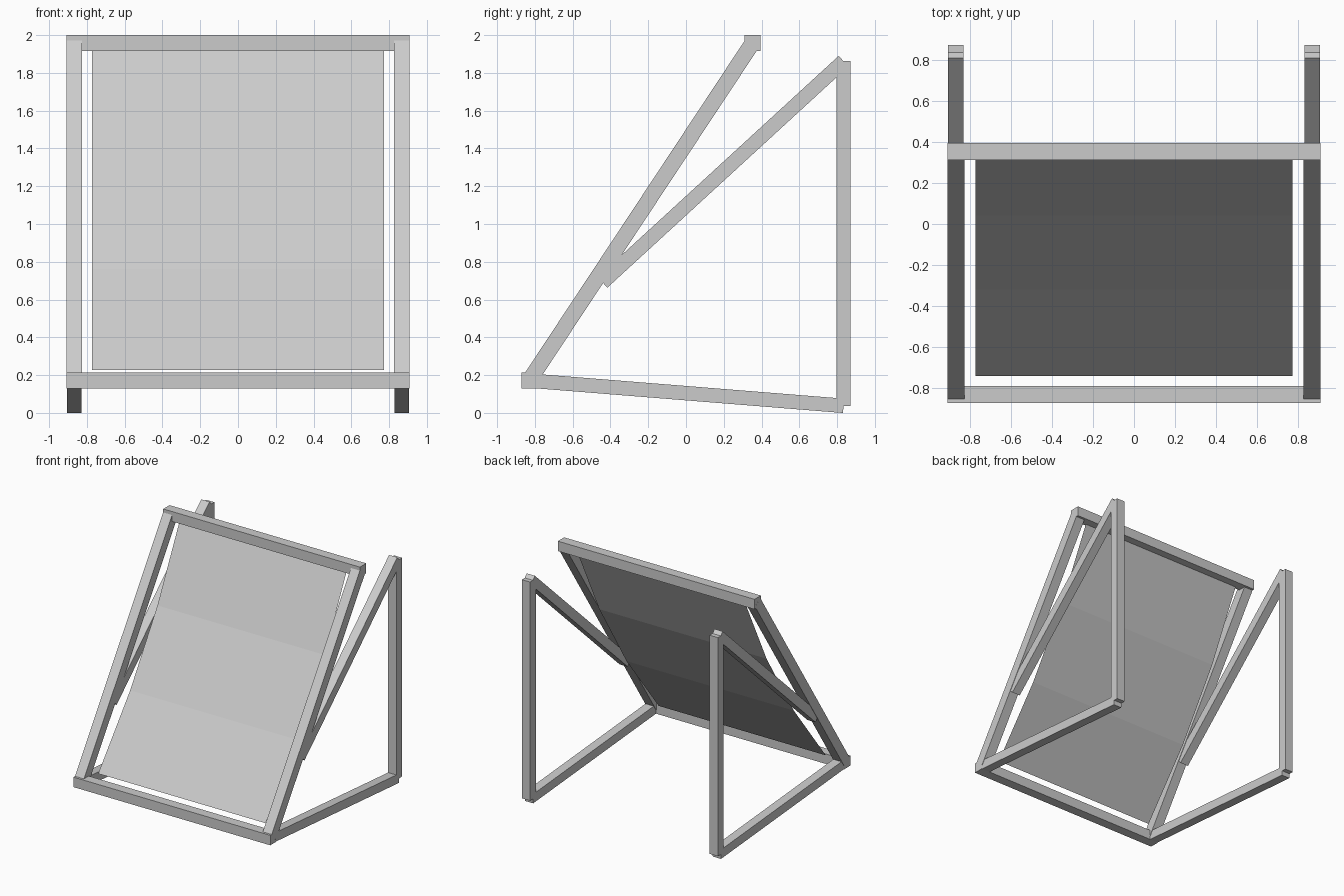
import bpy
import bmesh
from mathutils import Vector, Matrix

cube = bpy.data.objects.get("Cube")
if cube:
    bpy.data.objects.remove(cube, do_unlink=True)

grey = bpy.data.materials.new("light_grey")
grey.use_nodes = True
grey.diffuse_color = (0.6, 0.6, 0.6, 1)
grey.node_tree.nodes["Principled BSDF"].inputs["Base Color"].default_value = (0.6, 0.6, 0.6, 1)


def add_object(name, bm):
    mesh = bpy.data.meshes.new(name)
    bm.to_mesh(mesh)
    bm.free()
    mesh.materials.append(grey)
    obj = bpy.data.objects.new(name, mesh)
    bpy.context.collection.objects.link(obj)
    return obj


def beam(name, start, end, size):
    """Square beam between two points, its sides kept parallel to x or the side plane."""
    start, end = Vector(start), Vector(end)
    along = (end - start).normalized()
    across = Vector((0, 1, 0)) if abs(along.x) > 0.9 else Vector((1, 0, 0))
    third = along.cross(across)
    turn = Matrix((across * size, third * size, along * (end - start).length)).transposed().to_4x4()
    bm = bmesh.new()
    bmesh.ops.create_cube(bm, size=1, matrix=Matrix.Translation((start + end) / 2) @ turn)
    bmesh.ops.recalc_face_normals(bm, faces=bm.faces)
    return add_object(name, bm)


# Joints in the side plane (y, z)
FRONT = (-0.83, 0.171)
TOP = (0.352, 1.958)
FOOT = (0.834, 0.0375)
POST_TOP = (0.834, 1.862)
BRACE_LOW = (-0.442, 0.691)
SIDE_X, WIDTH = 0.867, 0.908
THICK, THIN = 0.083, 0.076

# Cross bars
beam("bottom_bar", (-WIDTH, *FRONT), (WIDTH, *FRONT), THICK)
beam("top_bar", (-WIDTH, *TOP), (WIDTH, *TOP), THICK)

# Side frames
for side, x in (("left", SIDE_X), ("right", -SIDE_X)):
    beam(side + "_sloping_rail", (x, *FRONT), (x, *TOP), THICK)
    beam(side + "_base_rail", (x, *FRONT), (x, *FOOT), THIN)
    beam(side + "_rear_post", (x, *FOOT), (x, *POST_TOP), THIN)
    beam(side + "_brace", (x, *BRACE_LOW), (x, *POST_TOP), THIN)

# Sheet sagging backwards in three flat strips: (distance up the rail, offset to the back)
low = Vector((0, *FRONT))
up = (Vector((0, *TOP)) - low).normalized()
back = Vector((0, up.z, -up.y))
bm = bmesh.new()
previous = None
for distance, offset in ((0.097, 0.043), (0.775, 0.1), (1.45, 0.085), (2.12, 0.0)):
    p = low + up * distance + back * offset
    row = [bm.verts.new((x, p.y, p.z)) for x in (-0.772, 0.772)]
    if previous:
        bm.faces.new((previous[0], previous[1], row[1], row[0]))
    previous = row
add_object("sheet", bm)
